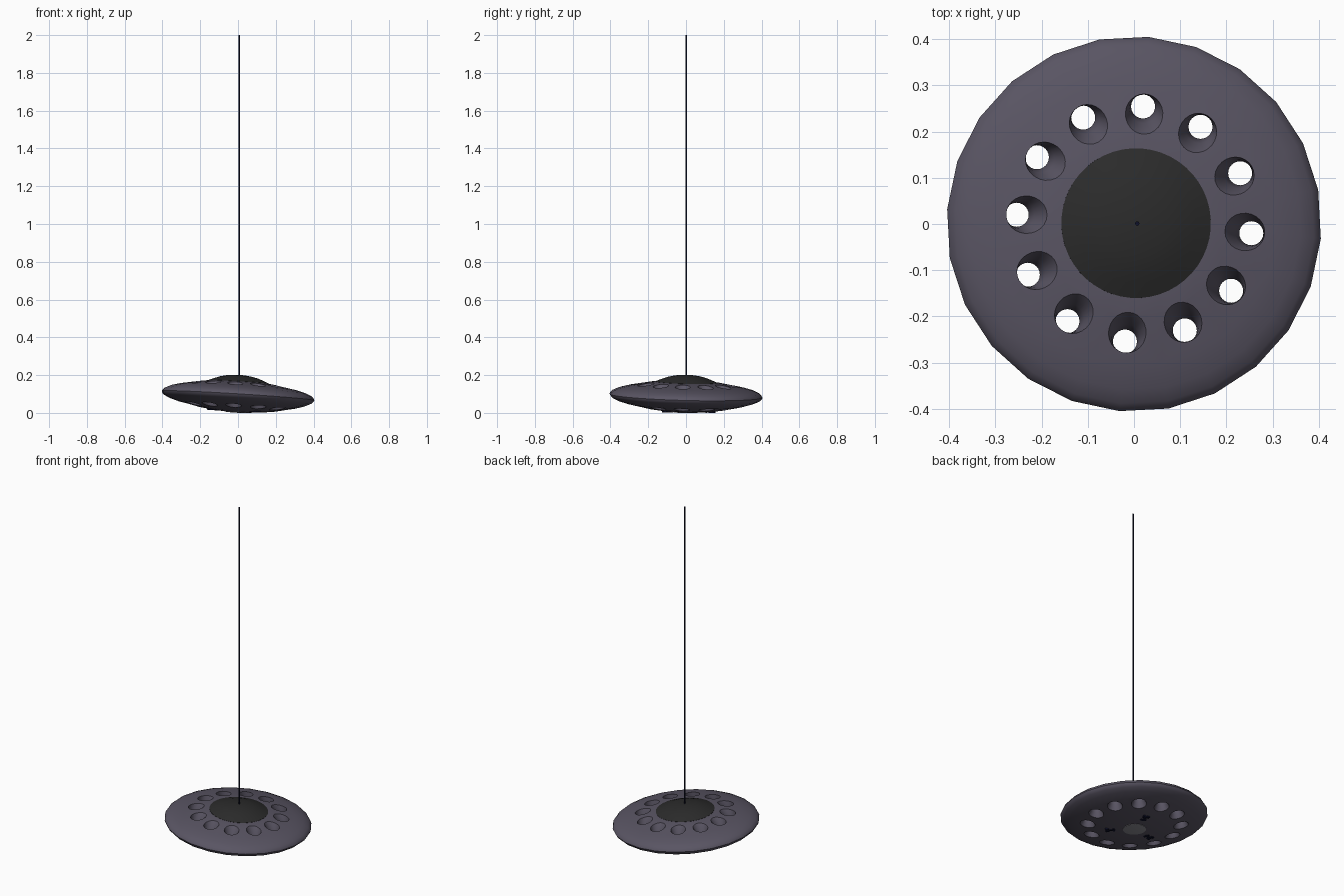
import bpy, bmesh, math
from mathutils import Matrix, Vector

old = bpy.data.objects.get("Cube")
if old:
    bpy.data.objects.remove(old, do_unlink=True)

SPIN = math.radians(-4.5)
TILT = (Matrix.Translation((0, 0, 0.091)) @ Matrix.Rotation(0.0625, 4, 'Y')
        @ Matrix.Rotation(-0.025, 4, 'X'))


def material(name, rgb):
    m = bpy.data.materials.new(name)
    m.use_nodes = True
    m.diffuse_color = (*rgb, 1)
    m.node_tree.nodes["Principled BSDF"].inputs["Base Color"].default_value = (*rgb, 1)
    return m


hull_purple = material("dusky purple grey", (0.10, 0.09, 0.125))
dome_black = material("charcoal", (0.024, 0.024, 0.024))
wire_navy = material("dark navy", (0.004, 0.005, 0.022))
plate_grey = material("mid grey", (0.25, 0.25, 0.28))


def finish(name, bm, mat, matrix=TILT, angle=40):
    bmesh.ops.recalc_face_normals(bm, faces=bm.faces)
    mesh = bpy.data.meshes.new(name)
    bm.to_mesh(mesh)
    bm.free()
    obj = bpy.data.objects.new(name, mesh)
    bpy.context.collection.objects.link(obj)
    mesh.materials.append(mat)
    mesh.transform(matrix)
    smooth(obj, angle)
    return obj


def smooth(obj, angle):
    bpy.ops.object.select_all(action='DESELECT')
    obj.select_set(True)
    bpy.context.view_layer.objects.active = obj
    bpy.ops.object.shade_smooth_by_angle(angle=math.radians(angle))


def loft(bm, sections, sides, spin=0.0):
    """Skin a stack of circles (centre, radius) and cap both ends."""
    rings = []
    for centre, r in sections:
        rings.append([bm.verts.new(Vector(centre) + Vector((
            r * math.cos(spin + math.tau * i / sides),
            r * math.sin(spin + math.tau * i / sides), 0))) for i in range(sides)])
    for a, b in zip(rings, rings[1:]):
        for i in range(sides):
            j = (i + 1) % sides
            bm.faces.new((a[i], a[j], b[j], b[i]))
    bm.faces.new(rings[0][::-1])
    bm.faces.new(rings[-1])


def lathe(name, profile, sides, mat, angle=40):
    bm = bmesh.new()
    loft(bm, [((0, 0, z), r) for r, z in profile], sides, SPIN)
    return finish(name, bm, mat, angle=angle)


# Saucer hull, a faceted rounded disc
hull = lathe("saucer_hull", [
    (0.07, -0.086), (0.14, -0.08), (0.2, -0.072), (0.31, -0.049), (0.36, -0.034),
    (0.39, -0.02), (0.402, -0.009), (0.406, 0), (0.402, 0.009), (0.39, 0.02),
    (0.36, 0.034), (0.31, 0.047), (0.2, 0.067), (0.155, 0.073)], 24, hull_purple)

# Ring of twelve flared holes through the hull
bm = bmesh.new()
for k in range(12):
    a = SPIN + math.tau * k / 12
    flare = [(-0.1, 0.272, 0.062), (-0.06, 0.262, 0.043), (-0.035, 0.257, 0.032),
             (0, 0.255, 0.026), (0.03, 0.249, 0.031), (0.06, 0.24, 0.041),
             (0.1, 0.226, 0.056)]
    loft(bm, [((c * math.cos(a), c * math.sin(a), z), r) for z, c, r in flare], 24)
cutter = finish("hole_cutter", bm, hull_purple)
cutter.hide_render = True
cut = hull.modifiers.new("holes", 'BOOLEAN')
cut.operation = 'DIFFERENCE'
cut.solver = 'EXACT'
cut.object = cutter
bpy.context.view_layer.update()
baked = bpy.data.meshes.new_from_object(
    hull.evaluated_get(bpy.context.evaluated_depsgraph_get()))
hull.modifiers.clear()
hull.data = baked
bpy.data.objects.remove(cutter, do_unlink=True)
smooth(hull, 30)

# Low domed canopy
lathe("canopy", [(0.162, 0.066), (0.162, 0.073), (0.13, 0.086), (0.1, 0.097),
                 (0.07, 0.104), (0.04, 0.108), (0.015, 0.11)], 48, dome_black)

# Round plate under the belly
lathe("belly_plate", [(0.064, -0.08), (0.064, -0.088), (0.058, -0.089)], 32, plate_grey)

# Three folded landing gears, almost flush with the belly
bm = bmesh.new()
for k in range(3):
    turn = Matrix.Rotation(math.radians(-45 + 120 * k), 4, 'Z')
    for x, y, sx, sy in [(0.13, 0, 0.05, 0.012), (0.115, 0, 0.012, 0.034),
                         (0.15, 0.012, 0.02, 0.012), (0.15, -0.012, 0.02, 0.012)]:
        bmesh.ops.create_cube(bm, size=1, matrix=turn
                              @ Matrix.Translation((x, y, -0.078))
                              @ Matrix.Diagonal((sx, sy, 0.014, 1)))
finish("landing_gear", bm, wire_navy)

# Straight hanging wire
bm = bmesh.new()
loft(bm, [((0.007, 0.001, 0.19), 0.0048), ((0.007, 0.001, 2.0), 0.0048)], 8)
finish("hanging_wire", bm, wire_navy, Matrix.Identity(4))
